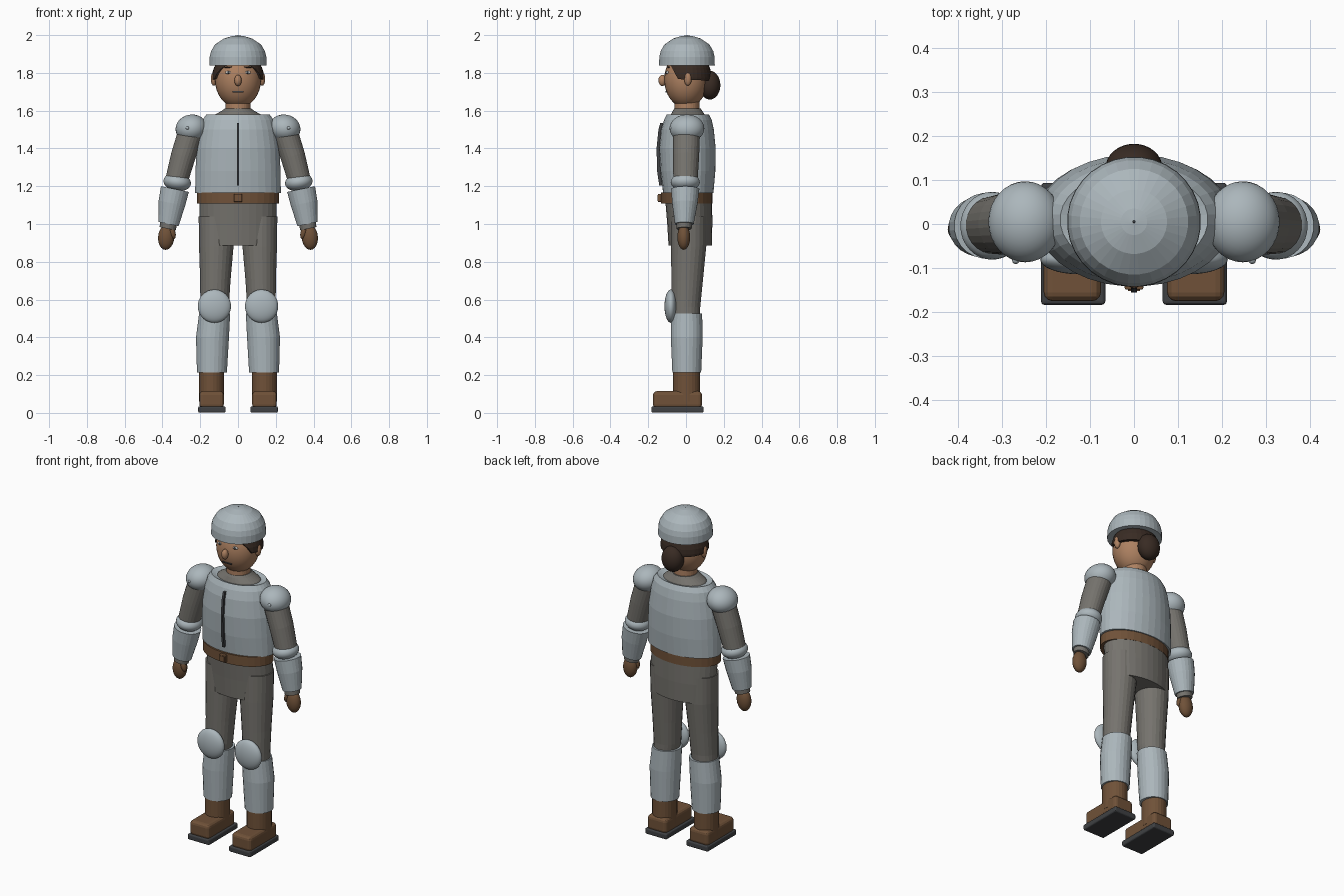
import bpy, bmesh
from math import sin, cos, pi
from mathutils import Matrix, Vector

if "Cube" in bpy.data.objects:
    bpy.data.objects.remove(bpy.data.objects["Cube"])


def material(name, r, g, b):
    m = bpy.data.materials.new(name)
    m.use_nodes = True
    m.diffuse_color = (r, g, b, 1)
    m.node_tree.nodes["Principled BSDF"].inputs["Base Color"].default_value = (r, g, b, 1)
    return m


armor = material("pale armor", .41, .47, .50)
cloth = material("grey cloth", .18, .172, .155)
skin = material("skin", .42, .22, .12)
hair = material("dark hair", .04, .024, .017)
leather = material("brown leather", .16, .083, .04)
dark = material("dark rubber", .05, .053, .057)
white = material("eye white", .6, .6, .58)


def finish(name, bm, mat, smooth=False):
    bmesh.ops.recalc_face_normals(bm, faces=bm.faces[:])
    me = bpy.data.meshes.new(name)
    bm.to_mesh(me)
    bm.free()
    me.materials.append(mat)
    for p in me.polygons:
        p.use_smooth = smooth
    ob = bpy.data.objects.new(name, me)
    bpy.context.scene.collection.objects.link(ob)
    return ob


def loft(name, rings, mat, seg=32, tilt=0):
    """Elliptical rings (x, y, z, rx, ry) joined into a closed tube."""
    bm = bmesh.new()
    loops = []
    for x, y, z, rx, ry in rings:
        loops.append([])
        for i in range(seg):
            a = 2 * pi * (i + .5) / seg
            u = rx * cos(a)
            loops[-1].append(bm.verts.new((x + u * cos(tilt), y + ry * sin(a), z + u * sin(tilt))))
    for a, b in zip(loops, loops[1:]):
        for i in range(seg):
            j = (i + 1) % seg
            bm.faces.new((a[i], a[j], b[j], b[i]))
    bm.faces.new(loops[0])
    bm.faces.new(loops[-1])
    return finish(name, bm, mat)


def ball_mesh(center, radii, tilt=0, seg=32):
    bm = bmesh.new()
    m = Matrix.Translation(center) @ Matrix.Rotation(tilt, 4, 'Y') @ Matrix.Diagonal((*radii, 1))
    bmesh.ops.create_uvsphere(bm, u_segments=seg, v_segments=seg // 2, radius=1, matrix=m)
    return bm


def ball(name, center, radii, mat, tilt=0, seg=32):
    return finish(name, ball_mesh(center, radii, tilt, seg), mat, True)


def box(name, center, size, mat, bevel=0):
    bm = bmesh.new()
    m = Matrix.Translation(center) @ Matrix.Diagonal((*size, 1))
    bmesh.ops.create_cube(bm, size=1, matrix=m)
    if bevel:
        bmesh.ops.bevel(bm, geom=bm.edges[:], offset=bevel, segments=3, profile=.5, affect='EDGES')
    return finish(name, bm, mat)


# Torso
loft("vest", [(0, .012, 1.165, .228, .134), (0, .01, 1.28, .226, .146), (0, .008, 1.4, .221, .15),
              (0, .008, 1.5, .205, .14), (0, .01, 1.55, .19, .127), (0, .01, 1.58, .168, .112),
              (0, .01, 1.572, .14, .092)], armor)
loft("undershirt_collar", [(0, .01, 1.55, .15, .1), (0, .01, 1.578, .125, .09),
                           (0, .008, 1.6, .085, .078), (0, .008, 1.612, .07, .07)], cloth)
loft("vest_zip", [(0, -.132, 1.205, .009, .014), (0, -.143, 1.28, .009, .014),
                  (0, -.146, 1.4, .009, .014), (0, -.136, 1.5, .009, .014),
                  (0, -.126, 1.535, .009, .014)], dark, 4)
loft("belt", [(0, .003, 1.108, .217, .137), (0, .003, 1.168, .217, .137)], leather)
box("belt_buckle", (0, -.138, 1.138), (.042, .022, .044), leather, .004)
box("buckle_plate", (0, -.149, 1.138), (.028, .006, .03), leather)
loft("hips", [(0, .022, .885, .198, .115), (0, .02, 1.0, .204, .12), (0, .015, 1.11, .205, .124)], cloth)

# Head
loft("neck", [(0, .005, 1.57, .066, .066), (0, .005, 1.68, .066, .066)], skin)
ball("head", (0, 0, 1.765), (.122, .115, .15), skin)
ball("nose", (0, -.125, 1.76), (.019, .021, .03), skin, 0, 16)
box("mouth", (0, -.105, 1.7), (.06, .008, .006), dark)

# Hair is a cap trimmed along the hairline
bm = ball_mesh((0, .012, 1.775), (.138, .124, .135))
for point, normal in (((0, 0, 1.765), (0, .05, 1)), ((0, -.06, 1.8), (0, 1, .55))):
    geom = bm.verts[:] + bm.edges[:] + bm.faces[:]
    bmesh.ops.bisect_plane(bm, geom=geom, plane_co=Vector(point), plane_no=Vector(normal), clear_inner=True)
    bmesh.ops.holes_fill(bm, edges=[e for e in bm.edges if e.is_boundary])
finish("hair_cap", bm, hair)
ball("hair_bun", (0, .126, 1.735), (.065, .056, .076), hair)

# Helmet
loft("helmet", [(0, .005, 1.84, .152, .148), (0, .005, 1.885, .151, .147), (0, .005, 1.915, .143, .14),
                (0, .005, 1.95, .123, .12), (0, .005, 1.982, .075, .073),
                (0, .005, 1.995, .03, .03), (0, .005, 1.998, .004, .004)], armor)
ball("helmet_stud", (0, .005, 1.996), (.004, .004, .004), dark, 0, 8)

for s, side in ((1, "left"), (-1, "right")):
    # Face details
    ball(side + "_ear", (s * .128, .01, 1.768), (.016, .02, .036), skin, 0, 16)
    ball(side + "_eye", (s * .05, -.098, 1.802), (.018, .008, .008), white, 0, 16)
    ball(side + "_iris", (s * .05, -.104, 1.802), (.007, .005, .007), dark, 0, 12)
    ball(side + "_eyebrow", (s * .05, -.093, 1.83), (.023, .007, .004), hair, s * .1, 12)

    # Arm
    loft(side + "_upper_arm", [(s * .245, .003, 1.5, .068, .072), (s * .29, 0, 1.36, .066, .07),
                               (s * .328, -.003, 1.22, .06, .064)], cloth, 24, -s * -.3)
    ball(side + "_shoulder_pad", (s * .247, .005, 1.506), (.084, .092, .073), armor, s * .2)
    ball(side + "_shoulder_rivet", (s * .268, -.082, 1.508), (.009, .009, .009), armor, 0, 12)
    ball(side + "_elbow_pad", (s * .322, -.004, 1.222), (.073, .077, .048), armor, -s * .15)
    loft(side + "_forearm_guard", [(s * .334, -.004, 1.185, .076, .075), (s * .35, -.006, 1.11, .072, .068),
                                   (s * .368, -.009, 1.0, .055, .05)], armor, 24, s * .2)
    loft(side + "_wrist", [(s * .366, -.009, 1.02, .047, .043), (s * .372, -.01, .975, .044, .04)],
         cloth, 24, s * .2)
    ball(side + "_hand", (s * .38, -.012, .93), (.043, .034, .067), leather, -s * .08, 24)
    ball(side + "_thumb", (s * .347, -.024, .955), (.016, .018, .036), leather, s * .25, 16)

    # Leg
    loft(side + "_leg", [(s * .138, .003, .4, .065, .068), (s * .124, 0, .56, .076, .076),
                         (s * .12, .006, .7, .081, .084), (s * .115, .014, .88, .092, .094),
                         (s * .117, .016, 1.04, .092, .094)], cloth, 24)
    ball(side + "_knee_pad", (s * .125, -.08, .565), (.088, .034, .088), armor)
    loft(side + "_shin_guard", [(s * .138, .004, .215, .08, .077), (s * .135, .004, .4, .088, .085),
                                (s * .124, .004, .525, .083, .082)], armor, 24)

    # Boot
    loft(side + "_boot_shaft", [(s * .14, .003, .06, .067, .073), (s * .14, .003, .225, .067, .073)],
         leather, 24)
    box(side + "_boot_foot", (s * .14, -.045, .07), (.13, .26, .09), leather, .02)
    box(side + "_boot_sole", (s * .138, -.045, .018), (.146, .277, .034), dark, .008)
